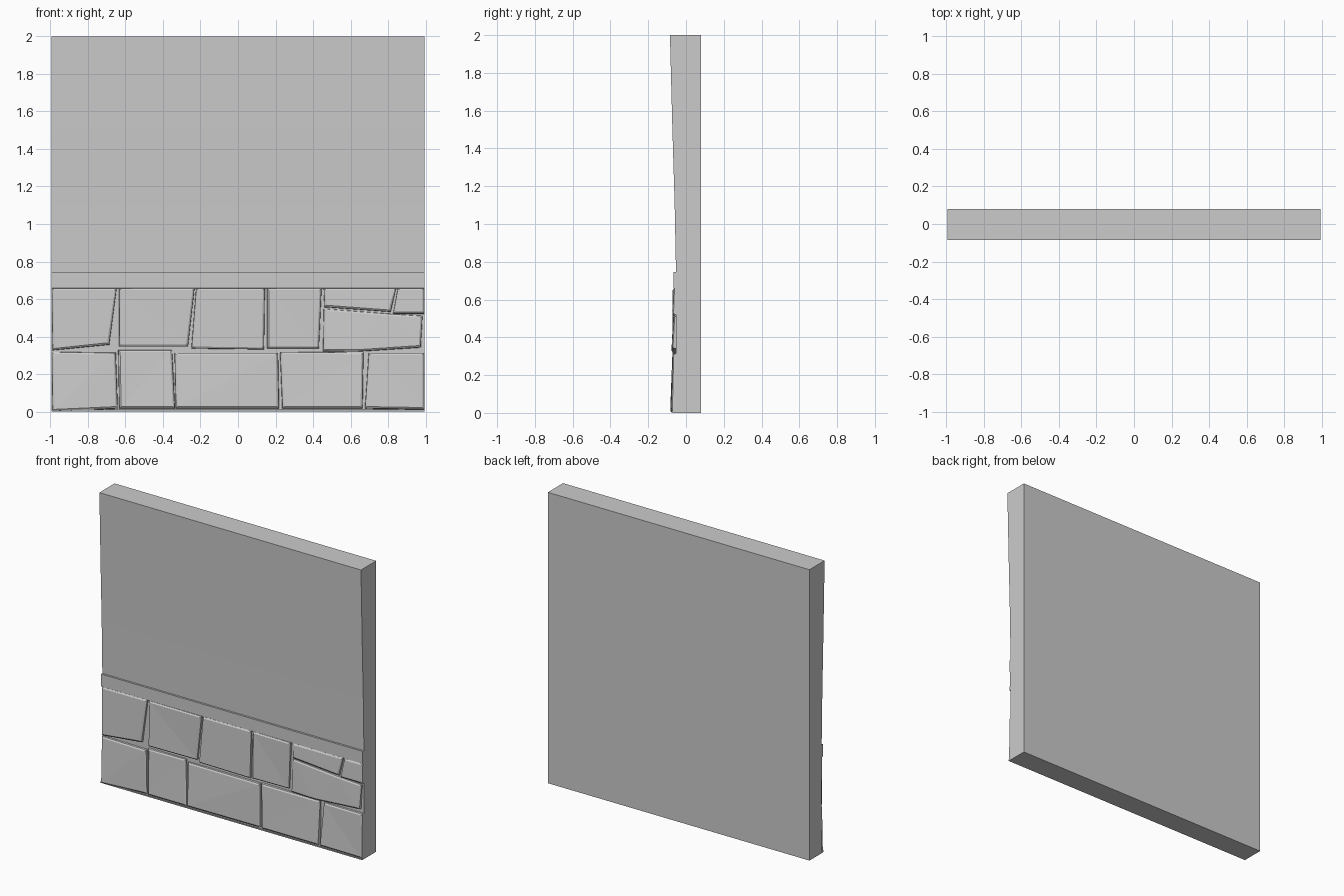
import bpy, bmesh
from mathutils import Vector

cube = bpy.data.objects.get("Cube")
if cube:
    bpy.data.objects.remove(cube)

HALF, BACK, GROOVE = 0.995, 0.08, -0.052

stone_grey = bpy.data.materials.new("plain grey")
stone_grey.use_nodes = True
grey = (0.6, 0.6, 0.6, 1)
stone_grey.diffuse_color = grey
stone_grey.node_tree.nodes["Principled BSDF"].inputs["Base Color"].default_value = grey


def finish(name, bm):
    bmesh.ops.recalc_face_normals(bm, faces=bm.faces)
    mesh = bpy.data.meshes.new(name)
    bm.to_mesh(mesh)
    bm.free()
    mesh.materials.append(stone_grey)
    obj = bpy.data.objects.new(name, mesh)
    bpy.context.collection.objects.link(obj)
    return obj


def wall(name, profile):
    """Extrude a (y, z) outline across the full width."""
    bm = bmesh.new()
    face = bm.faces.new([bm.verts.new((-HALF, y, z)) for y, z in profile])
    ext = bmesh.ops.extrude_face_region(bm, geom=[face])
    moved = [v for v in ext["geom"] if isinstance(v, bmesh.types.BMVert)]
    bmesh.ops.translate(bm, verts=moved, vec=(2 * HALF, 0, 0))
    return finish(name, bm)


def stone(name, outline, depths, rim=0.012):
    """Raised block: outline on the groove plane, chamfered to a tilted front."""
    bm = bmesh.new()
    pts = [Vector((x, 0, z)) for x, z in outline]
    mid = sum(pts, Vector()) / len(pts)
    rings = [[], [], []]
    for p, d in zip(pts, depths):
        inward = Vector((rim if p.x < mid.x else -rim, 0, rim if p.z < mid.z else -rim))
        for ring, shift, y in zip(rings, (0, 0.25, 1), (GROOVE + 0.01, d + 0.006, d)):
            q = p + inward * shift
            ring.append(bm.verts.new((q.x, y, q.z)))
    n = len(pts)
    for a, b in zip(rings, rings[1:]):
        for i in range(n):
            j = (i + 1) % n
            bm.faces.new((a[i], a[j], b[j], b[i]))
    bm.faces.new(rings[0][::-1])
    front = bm.faces.new(rings[-1])
    bmesh.ops.triangulate(bm, faces=[front])
    return finish(name, bm)


# Leaning plaster wall above, recessed bed and ledge below
wall("upper_wall", [(BACK, 0.745), (BACK, 2), (-0.085, 2), (-0.072, 1.5), (-0.06, 1.1), (-0.053, 0.745)])
wall("lower_wall", [(BACK, 0.005), (BACK, 0.745), (-0.066, 0.745), (-0.066, 0.66), (GROOVE, 0.655), (GROOVE, 0.005)])

# Bottom course: corners run top left, top right, bottom right, bottom left
bottom_course = [
    [(-0.995, 0.32), (-0.65, 0.315), (-0.64, 0.015), (-0.99, 0.0)],
    [(-0.64, 0.33), (-0.35, 0.33), (-0.335, 0.015), (-0.635, 0.015)],
    [(-0.34, 0.315), (0.215, 0.315), (0.22, 0.015), (-0.333, 0.015)],
    [(0.222, 0.32), (0.67, 0.317), (0.665, 0.015), (0.235, 0.015)],
    [(0.695, 0.315), (0.995, 0.315), (0.995, 0.01), (0.675, 0.015)],
]
for i, outline in enumerate(bottom_course):
    tilt = 0.005 * (i % 2)
    stone(f"bottom_stone_{i + 1}", outline, [-0.067 - tilt, -0.071 + tilt, -0.078 - tilt, -0.083])

# Upper course
upper_course = [
    [(-0.995, 0.66), (-0.645, 0.66), (-0.685, 0.355), (-0.99, 0.325)],
    [(-0.635, 0.66), (-0.23, 0.66), (-0.265, 0.345), (-0.635, 0.345)],
    [(-0.225, 0.66), (0.145, 0.66), (0.14, 0.33), (-0.25, 0.335)],
    [(0.153, 0.66), (0.447, 0.66), (0.433, 0.335), (0.153, 0.335)],
]
for i, outline in enumerate(upper_course):
    tilt = 0.004 * (i % 2)
    stone(f"upper_stone_{i + 1}", outline, [-0.068, -0.067 - tilt, -0.072 + tilt, -0.074])

# Small split stones at the end of the upper course
stone("small_stone_inner", [(0.455, 0.66), (0.845, 0.66), (0.815, 0.53), (0.46, 0.555)],
      [-0.067, -0.067, -0.073, -0.071])
stone("small_stone_outer", [(0.85, 0.66), (0.995, 0.66), (0.995, 0.52), (0.825, 0.52)],
      [-0.067, -0.067, -0.072, -0.072])
stone("long_stone_below", [(0.455, 0.55), (0.815, 0.523), (0.985, 0.512), (0.975, 0.34), (0.625, 0.318), (0.452, 0.32)],
      [-0.064, -0.068, -0.066, -0.075, -0.077, -0.073])

# Thin foot course closing the base
wall("foot_course", [(BACK, 0), (BACK, 0.012), (-0.075, 0.012), (-0.072, 0)])
